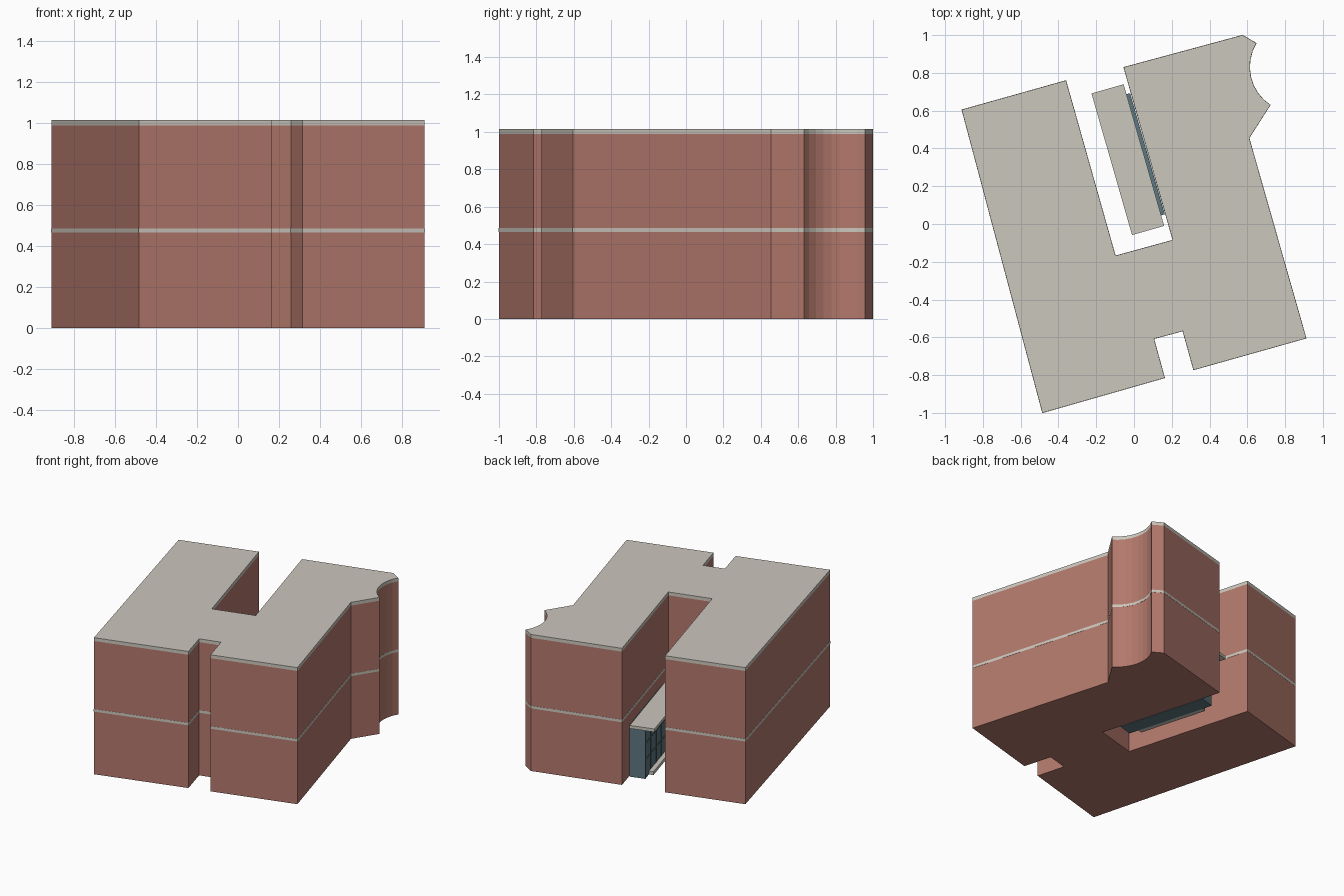
import bpy
import math
from mathutils import Vector
from mathutils.geometry import intersect_line_line_2d

if "Cube" in bpy.data.objects:
    bpy.data.objects.remove(bpy.data.objects["Cube"])


def material(name, rgb):
    m = bpy.data.materials.new(name)
    m.diffuse_color = (*rgb, 1)
    m.use_nodes = True
    m.node_tree.nodes["Principled BSDF"].inputs["Base Color"].default_value = m.diffuse_color
    return m


BRICK = material("brick", (0.45, 0.19, 0.15))
STONE = material("pale_stone", (0.60, 0.57, 0.51))
SLATE = material("slate_glass", (0.11, 0.18, 0.21))


def prism(name, outline, z0, z1, mat):
    """Closed vertical prism over a counter-clockwise outline."""
    n = len(outline)
    verts = [(x, y, z) for z in (z0, z1) for x, y in outline]
    faces = [tuple(reversed(range(n))), tuple(range(n, 2 * n))]
    faces += [(i, (i + 1) % n, n + (i + 1) % n, n + i) for i in range(n)]
    mesh = bpy.data.meshes.new(name)
    mesh.from_pydata(verts, [], faces)
    mesh.materials.append(mat)
    ob = bpy.data.objects.new(name, mesh)
    bpy.context.collection.objects.link(ob)
    return ob


def arc(a, b, c, steps):
    """Points on the circle through a, b, c, running from a to c."""
    ax, ay, bx, by, cx, cy = *a, *b, *c
    d = 2 * (ax * (by - cy) + bx * (cy - ay) + cx * (ay - by))
    a2, b2, c2 = ax * ax + ay * ay, bx * bx + by * by, cx * cx + cy * cy
    o = Vector(((a2 * (by - cy) + b2 * (cy - ay) + c2 * (ay - by)) / d,
                (a2 * (cx - bx) + b2 * (ax - cx) + c2 * (bx - ax)) / d))
    r = (Vector(a) - o).length
    t0 = math.atan2(ay - o.y, ax - o.x)
    t1 = math.atan2(cy - o.y, cx - o.x)
    sweep = (t1 - t0 + math.pi) % (2 * math.pi) - math.pi
    return [(o.x + r * math.cos(t0 + sweep * i / steps),
             o.y + r * math.sin(t0 + sweep * i / steps)) for i in range(steps + 1)]


def grow(outline, d):
    """Push a counter-clockwise outline outward by d."""
    pts = [Vector(p) for p in outline]
    out = []
    for i, p in enumerate(pts):
        e1 = (p - pts[i - 1]).normalized()
        e2 = (pts[(i + 1) % len(pts)] - p).normalized()
        n1, n2 = Vector((e1.y, -e1.x)), Vector((e2.y, -e2.x))
        out.append(tuple(p + (n1 + n2) * d / (1 + n1.dot(n2))))
    return out


# Main building: slotted, notched footprint with a scooped corner
scoop = arc((0.722, 0.63), (0.613, 0.82), (0.648, 0.957), 8)
footprint = [(-0.485, -1.0), (0.163, -0.815), (0.106, -0.608), (0.258, -0.567),
             (0.315, -0.773), (0.912, -0.605), (0.61, 0.455), *scoop,
             (0.575, 1.0), (-0.055, 0.83), (0.205, -0.085), (-0.098, -0.168),
             (-0.36, 0.76), (-0.912, 0.605)]
prism("brick_walls", footprint, 0, 0.99, BRICK)
prism("roof_slab", footprint, 0.99, 1.015, STONE)
prism("floor_band", grow(footprint, 0.001), 0.466, 0.485, STONE)

# Low pavilion in the slot: u runs into the slot, n runs to the left
ORIGIN = Vector((-0.055, 0.74))
U = Vector((0.2755, -0.9613))
N = Vector((-0.9613, -0.2755))


def slot_box(name, u, n, z, mat):
    corners = [(u[0], n[0]), (u[0], n[1]), (u[1], n[1]), (u[1], n[0])]
    return prism(name, [tuple(ORIGIN + U * a + N * b) for a, b in corners], *z, mat)


slot_box("pavilion_body", (0.055, 0.722), (-0.02, 0.092), (0, 0.385), SLATE)
slot_box("pavilion_canopy", (0, 0.78), (0, 0.177), (0.385, 0.408), STONE)
slot_box("pavilion_step", (0.13, 0.65), (0.092, 0.125), (0, 0.025), STONE)

# Glazing bars on the pavilion's open side
for i in range(1, 6):
    u = 0.055 + 0.667 * i / 6
    slot_box("glazing_bar_upright", (u - 0.003, u + 0.003), (0.092, 0.095), (0.025, 0.385), SLATE)
for z in (0.14, 0.26):
    slot_box("glazing_bar_rail", (0.055, 0.722), (0.092, 0.095), (z, z + 0.006), SLATE)
